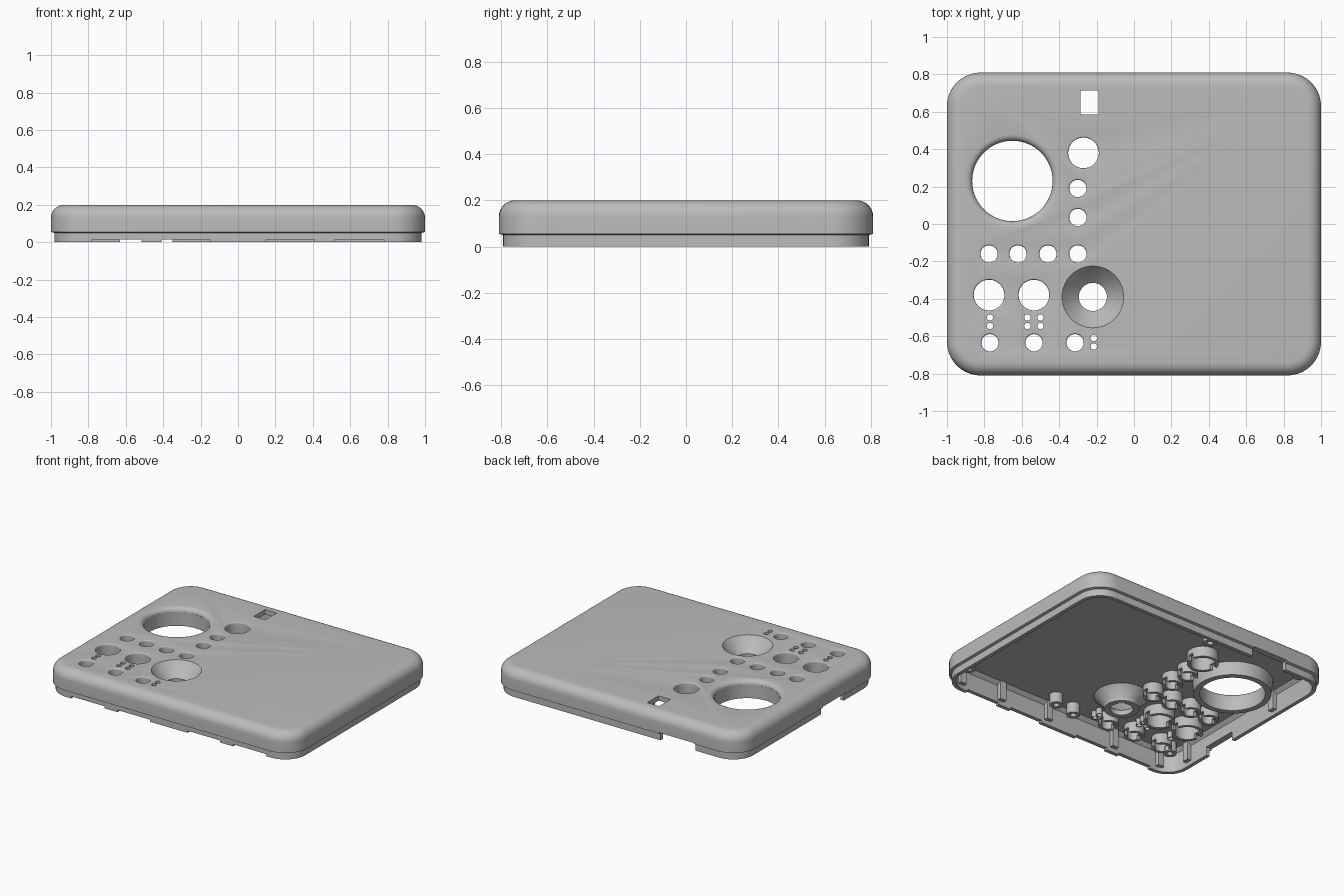
import bpy, bmesh, math
from mathutils import Matrix

cube = bpy.data.objects.get("Cube")
if cube:
    bpy.data.objects.remove(cube)

grey = bpy.data.materials.new("grey_plastic")
grey.use_nodes = True
COLOUR = (0.5, 0.5, 0.5, 1)
grey.diffuse_color = COLOUR
grey.node_tree.nodes["Principled BSDF"].inputs["Base Color"].default_value = COLOUR

HALF_X, HALF_Y, CORNER = 1.0, 0.81, 0.18
TOP, CEILING = 0.2, 0.165


def finish(name, bm):
    bmesh.ops.recalc_face_normals(bm, faces=bm.faces)
    mesh = bpy.data.meshes.new(name)
    bm.to_mesh(mesh)
    bm.free()
    mesh.materials.append(grey)
    ob = bpy.data.objects.new(name, mesh)
    bpy.context.collection.objects.link(ob)
    return ob


def smooth(ob):
    bpy.ops.object.select_all(action="DESELECT")
    ob.select_set(True)
    bpy.context.view_layer.objects.active = ob
    bpy.ops.object.shade_smooth_by_angle(angle=math.radians(35))


def cut(ob, cutter):
    mod = ob.modifiers.new("cut", "BOOLEAN")
    mod.operation, mod.solver, mod.object = "DIFFERENCE", "EXACT", cutter
    bpy.context.view_layer.objects.active = ob
    bpy.ops.object.modifier_apply(modifier=mod.name)
    bpy.data.objects.remove(cutter)


def bridge(bm, a, b):
    for i in range(len(a)):
        j = (i + 1) % len(a)
        bm.faces.new((a[i], a[j], b[j], b[i]))


def circle(bm, x, y, r, z, n):
    return [bm.verts.new((x + r * math.cos(2 * math.pi * i / n),
                          y + r * math.sin(2 * math.pi * i / n), z)) for i in range(n)]


def solid_lathe(bm, x, y, profile, n=40):
    rings = [circle(bm, x, y, r, z, n) for r, z in profile]
    for a, b in zip(rings, rings[1:]):
        bridge(bm, a, b)
    bm.faces.new(rings[0])
    bm.faces.new(rings[-1])


def tube_lathe(bm, x, y, profile, n=40):
    rings = [circle(bm, x, y, r, z, n) for r, z in profile]
    for a, b in zip(rings, rings[1:] + rings[:1]):
        bridge(bm, a, b)


def box(bm, x0, x1, y0, y1, z0, z1):
    m = Matrix.Translation(((x0 + x1) / 2, (y0 + y1) / 2, (z0 + z1) / 2))
    m = m @ Matrix.Diagonal((x1 - x0, y1 - y0, z1 - z0, 1))
    bmesh.ops.create_cube(bm, size=1, matrix=m)


def rounded_loop(bm, inset, z, steps=10):
    verts = []
    for q, (sx, sy) in enumerate(((1, 1), (-1, 1), (-1, -1), (1, -1))):
        for i in range(steps + 1):
            a = math.pi / 2 * (q + i / steps)
            r = CORNER - inset
            verts.append(bm.verts.new((sx * (HALF_X - CORNER) + r * math.cos(a),
                                       sy * (HALF_Y - CORNER) + r * math.sin(a), z)))
    return verts


# Hollow case: ceiling, inner wall, recessed lip, outer wall, rounded top edge
FILLET = 0.07
arc = [(FILLET * (1 - math.cos(t)), TOP - FILLET * (1 - math.sin(t)))
       for t in (math.pi / 2 * i / 8 for i in range(9))]
section = [(0.07, CEILING), (0.045, 0.14), (0.045, 0), (0.018, 0), (0.018, 0.05), (0, 0.055)] + arc
bm = bmesh.new()
loops = [rounded_loop(bm, inset, z) for inset, z in section]
for a, b in zip(loops, loops[1:]):
    bridge(bm, a, b)
bm.faces.new(loops[0])
bm.faces.new(loops[-1])
case = finish("case_shell", bm)

# Hole layout
big = (-0.65, 0.23)
dish = (-0.22, -0.39)
knobs = [(-0.27, 0.38), (-0.775, -0.38), (-0.535, -0.38)]
buttons = [(-0.3, 0.19), (-0.3, 0.035)]
buttons += [(x, -0.16) for x in (-0.775, -0.62, -0.46, -0.3)]
buttons += [(x, -0.635) for x in (-0.77, -0.535, -0.315)]
lights = [(x, y) for x in (-0.77, -0.57, -0.5) for y in (-0.5, -0.545)]
lights += [(-0.215, -0.61), (-0.215, -0.655)]
round_holes = [(p, 0.082) for p in knobs] + [(p, 0.046) for p in buttons]


def flared(r, flare):
    pts = [(r, CEILING - 0.03)]
    for i in range(6):
        t = math.pi / 2 * i / 5
        pts.append((r + flare * (1 - math.cos(t)), TOP - flare * (1 - math.sin(t))))
    return pts + [(r + flare, TOP + 0.05)]


# Openings through the top and notches in the walls
bm = bmesh.new()
solid_lathe(bm, *big, flared(0.215, 0.034), 64)
solid_lathe(bm, *dish, [(0.165, 0.1), (0.165, 0.25)], 64)
for p, r in round_holes:
    solid_lathe(bm, *p, flared(r, 0.008))
for p in lights:
    solid_lathe(bm, *p, [(0.017, 0.1), (0.017, 0.25)], 16)
box(bm, -0.285, -0.19, 0.585, 0.715, 0.1, 0.25)
box(bm, -0.63, -0.35, 0.7, 0.9, -0.1, 0.062)
box(bm, -1.1, -0.9, -0.4, -0.14, -0.1, 0.062)
for s in (-1, 1):
    for a, b in ((0.15, 0.41), (0.515, 0.78)):
        box(bm, min(s * a, s * b), max(s * a, s * b), -0.9, -0.7, -0.1, 0.015)
cut(case, finish("opening_cutter", bm))
smooth(case)

# Collar of the large opening
bm = bmesh.new()
tube_lathe(bm, *big, [(0.215, 0.17), (0.215, 0.07), (0.255, 0.07), (0.265, 0.17)], 64)
smooth(finish("large_opening_collar", bm))

# Conical dish with a hole in its floor
bm = bmesh.new()
tube_lathe(bm, *dish, [(0.165, TOP), (0.12, 0.145), (0.075, 0.105), (0.075, 0.07),
                       (0.115, 0.07), (0.12, 0.1), (0.185, 0.17)], 64)
smooth(finish("joystick_dish", bm))

# Slotted collars under the knob and button holes
bm = bmesh.new()
slots = bmesh.new()
for (x, y), r in round_holes:
    tube_lathe(bm, x, y, [(r, 0.175), (r, 0.09), (r + 0.022, 0.09), (r + 0.022, 0.175)])
    box(slots, x - r - 0.03, x + r + 0.03, y - 0.02, y + 0.02, 0.05, 0.125)
collars = finish("hole_collars", bm)
cut(collars, finish("slot_cutter", slots))
smooth(collars)

# Collars of the indicator light holes
bm = bmesh.new()
for x, y in lights:
    tube_lathe(bm, x, y, [(0.017, 0.175), (0.017, 0.12), (0.021, 0.12), (0.021, 0.175)], 16)
smooth(finish("light_collars", bm))

# Screw posts under the ceiling
bm = bmesh.new()
for x, y in [(sx * 0.86, sy * 0.66) for sx in (-1, 1) for sy in (-1, 1)] + [
        (-0.13, 0.62), (0.12, -0.65), (-0.05, -0.68)]:
    tube_lathe(bm, x, y, [(0.02, 0.175), (0.02, 0.09), (0.045, 0.09), (0.045, 0.175)], 24)
smooth(finish("screw_posts", bm))

# Clip ribs along the walls
bm = bmesh.new()
for x in (-0.85, -0.46, 0.1, 0.5, 0.84):
    box(bm, x - 0.025, x + 0.025, -0.775, -0.735, 0.03, 0.17)
for x in (-0.1, 0.5):
    box(bm, x - 0.025, x + 0.025, 0.735, 0.775, 0.03, 0.17)
for y in (-0.58, 0.29):
    box(bm, -0.965, -0.925, y - 0.025, y + 0.025, 0.03, 0.17)
finish("clip_ribs", bm)
